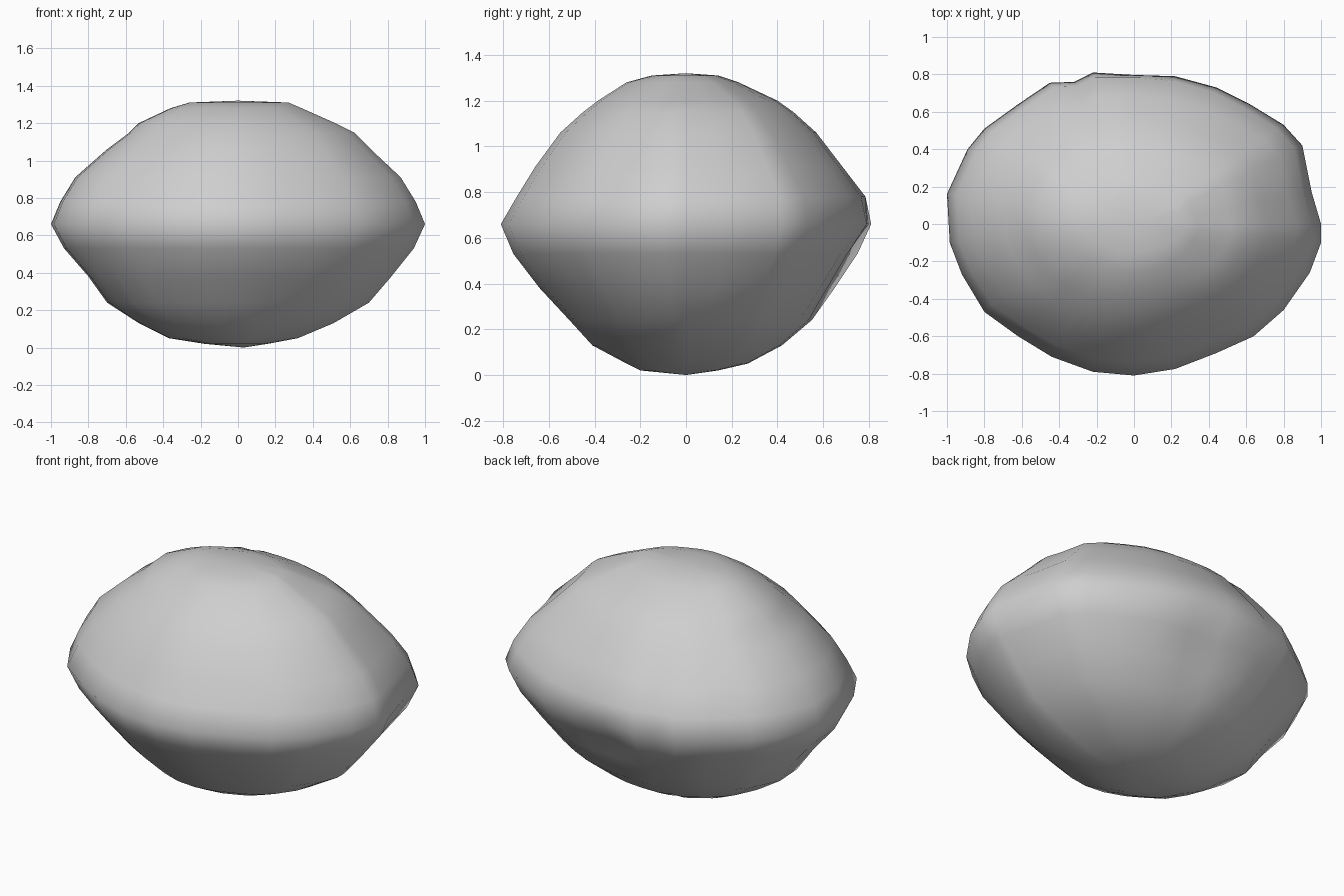
import bpy, bmesh
from mathutils import Vector

if "Cube" in bpy.data.objects:
    bpy.data.objects.remove(bpy.data.objects["Cube"])

# Plan outline at the widest level, counter-clockwise from +x
PLAN = [(1, 0), (.95, .17), (.9, .42), (.8, .53), (.62, .64), (.44, .73), (.22, .79),
        (0, .81), (-.22, .81), (-.32, .76), (-.45, .755), (-.62, .64), (-.8, .51),
        (-.89, .4), (-1, .16), (-.985, -.1), (-.92, -.27), (-.8, -.47), (-.62, -.6),
        (-.44, -.71), (-.22, -.79), (0, -.81), (.22, -.775), (.44, -.69), (.64, -.6),
        (.8, -.46), (.94, -.26), (1, -.1)]

# Height, then reach to the left, right, front and back
LEVELS = [(.02, .18, .16, .2, .14), (.05, .37, .32, .26, .27), (.13, .53, .51, .41, .42),
          (.24, .7, .7, .51, .55), (.38, .8, .82, .64, .65), (.53, .93, .94, .755, .75),
          (.66, 1, 1, .81, .81), (.78, .95, .95, .74, .785), (.91, .87, .87, .66, .685),
          (1.06, .7, .71, .55, .57), (1.15, .58, .62, .45, .47), (1.2, .53, .52, .385, .4),
          (1.28, .36, .34, .26, .23), (1.31, .26, .27, .15, .14)]

# Hollow in the back just under the ridge
DENT, DENT_RADIUS, DENT_DEPTH = Vector((.05, .7, .5)), .24, .08


def ring_point(p, level):
    z, left, right, front, back = level
    x = p[0] * (right if p[0] > 0 else left)
    y = p[1] * (back if p[1] > 0 else front) / .81
    v = Vector((x, y, z))
    fall = max(0, 1 - (v - DENT).length / DENT_RADIUS)
    v.y -= DENT_DEPTH * fall
    return v


# Boulder: rings bridged from bottom to top, closed with a fan at each end
bm = bmesh.new()
rings = [[bm.verts.new(ring_point(p, lv)) for p in PLAN] for lv in LEVELS]
n = len(PLAN)
for a, b in zip(rings, rings[1:]):
    for i in range(n):
        j = (i + 1) % n
        bm.faces.new((a[i], a[j], b[j], b[i]))
bottom = bm.verts.new((.03, 0, 0))
top = bm.verts.new((0, 0, 1.32))
for i in range(n):
    j = (i + 1) % n
    bm.faces.new((bottom, rings[0][j], rings[0][i]))
    bm.faces.new((top, rings[-1][i], rings[-1][j]))
bmesh.ops.recalc_face_normals(bm, faces=bm.faces[:])
for f in bm.faces:
    f.smooth = True

mesh = bpy.data.meshes.new("boulder")
bm.to_mesh(mesh)
bm.free()
stone = bpy.data.materials.new("stone grey")
stone.diffuse_color = (.62, .62, .62, 1)
stone.use_nodes = True
stone.node_tree.nodes["Principled BSDF"].inputs["Base Color"].default_value = stone.diffuse_color
mesh.materials.append(stone)
boulder = bpy.data.objects.new("boulder", mesh)
bpy.context.collection.objects.link(boulder)
